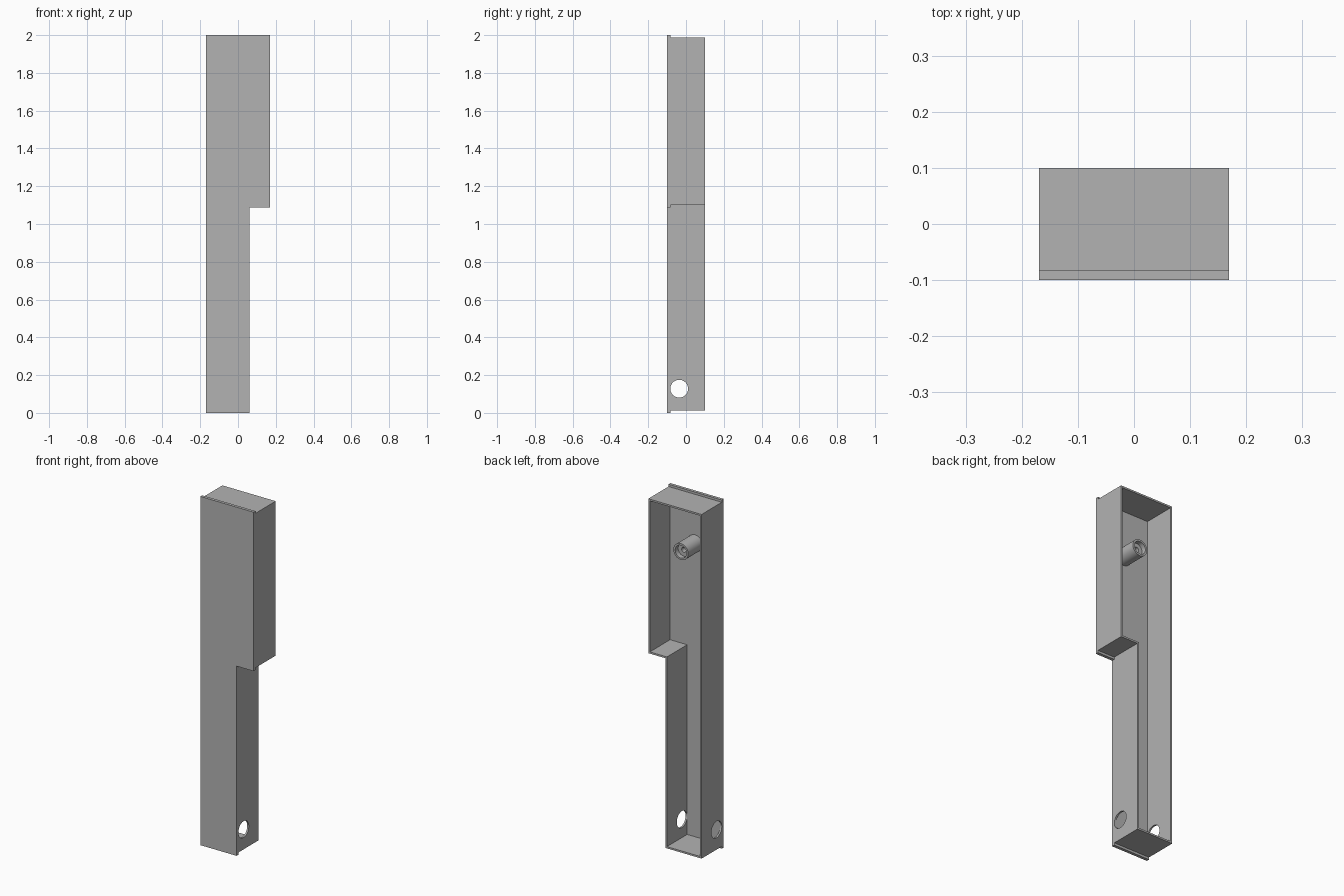
import bpy, bmesh, math
from mathutils import Matrix, Vector

if "Cube" in bpy.data.objects:
    bpy.data.objects.remove(bpy.data.objects["Cube"], do_unlink=True)

# Main dimensions
LEFT, RIGHT, STEP_X = -0.169, 0.169, 0.061
FRONT, FLOOR, BACK = -0.1, -0.083, 0.1
LIP, WALL = 0.013, 0.01

grey = bpy.data.materials.new("plain grey")
grey.use_nodes = True
grey.diffuse_color = (0.45, 0.45, 0.45, 1)
grey.node_tree.nodes["Principled BSDF"].inputs["Base Color"].default_value = grey.diffuse_color


def make_object(name, bm):
    bmesh.ops.recalc_face_normals(bm, faces=bm.faces)
    mesh = bpy.data.meshes.new(name)
    bm.to_mesh(mesh)
    bm.free()
    mesh.materials.append(grey)
    obj = bpy.data.objects.new(name, mesh)
    bpy.context.collection.objects.link(obj)
    return obj


def outline(side, end):
    """Stepped outline in x and z, drawn in by side and end amounts."""
    r, s, low, mid, top = RIGHT - side, STEP_X - side, end, 1.088 + end, 2 - end
    return [(LEFT + side, low), (s, low), (s, mid), (r, mid), (r, top), (LEFT + side, top)]


def ring(bm, points, y):
    return [bm.verts.new((x, y, z)) for x, z in points]


def bridge(bm, a, b):
    for i in range(len(a)):
        j = (i + 1) % len(a)
        bm.faces.new((a[i], a[j], b[j], b[i]))


# Front plate
bm = bmesh.new()
front, back = (ring(bm, outline(0, 0), y) for y in (FRONT, FLOOR))
bridge(bm, front, back)
bm.faces.new(front)
bm.faces.new(back)
make_object("front_plate", bm)

# Thin walls around the open back
bm = bmesh.new()
outer, inner = outline(0, LIP), outline(WALL, LIP + WALL)
loops = [ring(bm, p, y) for p, y in
         ((outer, FLOOR), (outer, BACK), (inner, BACK), (inner, FLOOR))]
for i in range(4):
    bridge(bm, loops[i], loops[(i + 1) % 4])
walls = make_object("side_walls", bm)

# Round hole through both side walls
bm = bmesh.new()
bmesh.ops.create_cone(bm, cap_ends=True, segments=48, radius1=0.047, radius2=0.047, depth=1,
                      matrix=Matrix.Translation((0, -0.036, 0.128)) @ Matrix.Rotation(math.pi / 2, 4, 'Y'))
cutter = make_object("hole_cutter", bm)
cutter.hide_render = True
cut = walls.modifiers.new("round holes", 'BOOLEAN')
cut.object = cutter
cut.solver = 'EXACT'
bpy.context.view_layer.objects.active = walls
bpy.ops.object.modifier_apply(modifier=cut.name)
bpy.data.objects.remove(cutter, do_unlink=True)

# Screw post with a counterbore and a small blind hole
bm = bmesh.new()
profile = [(0.047, FLOOR), (0.047, 0.047), (0.036, 0.047), (0.036, 0.02),
           (0.014, 0.02), (0.014, -0.07), (0, -0.07)]
verts = [bm.verts.new((r, y, 1.708)) for r, y in profile]
edges = [bm.edges.new(pair) for pair in zip(verts, verts[1:])]
bmesh.ops.spin(bm, geom=verts + edges, cent=(0, 0, 1.708), axis=Vector((0, 1, 0)),
               angle=2 * math.pi, steps=48)
bmesh.ops.remove_doubles(bm, verts=bm.verts, dist=0.0001)
post = make_object("screw_post", bm)
bpy.ops.object.select_all(action='DESELECT')
post.select_set(True)
bpy.context.view_layer.objects.active = post
bpy.ops.object.shade_smooth_by_angle(angle=math.radians(35))
